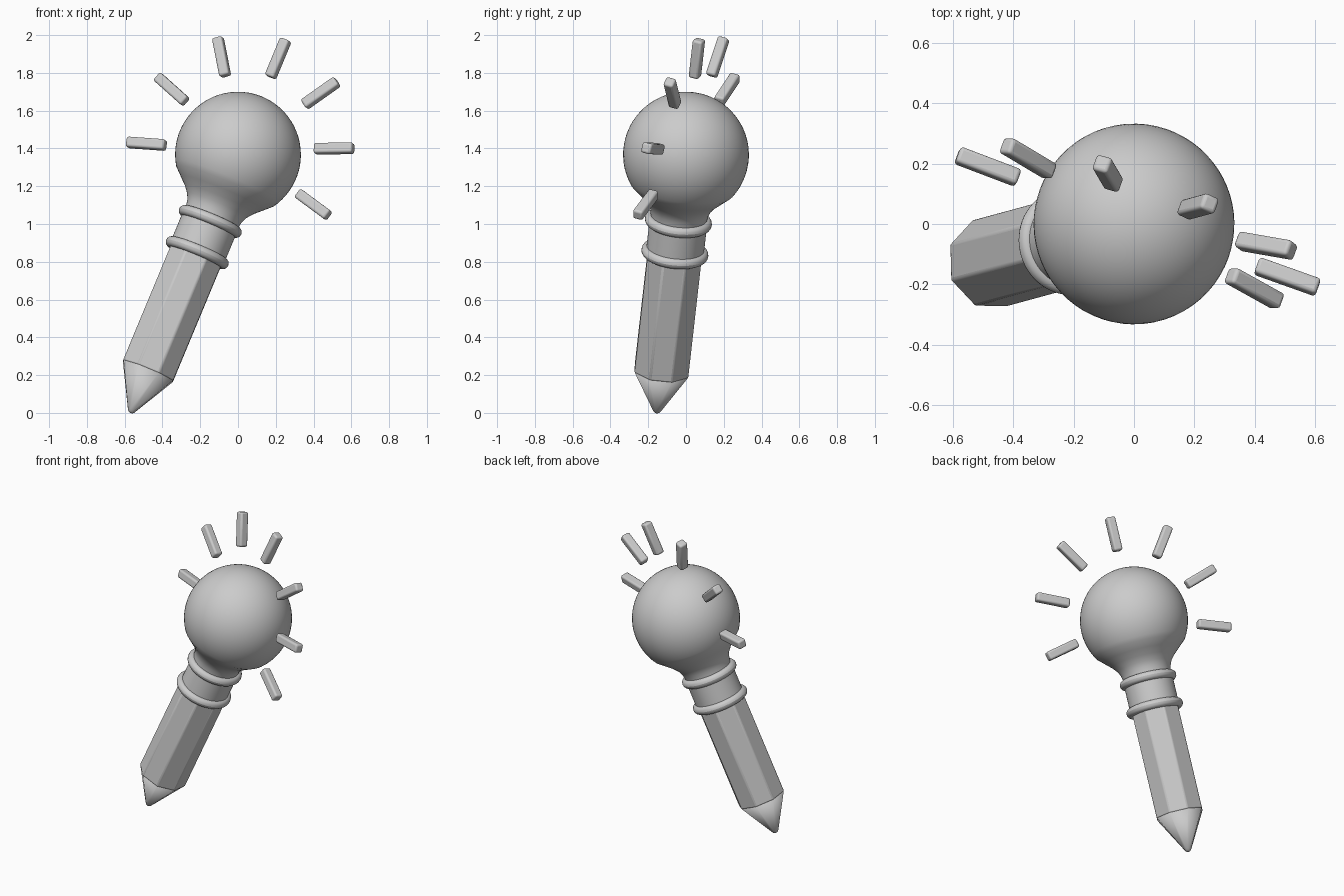
import bpy, bmesh, math
from mathutils import Matrix, Vector

if "Cube" in bpy.data.objects:
    bpy.data.objects.remove(bpy.data.objects["Cube"])

# Local frame: origin at pencil tip, z along the pencil, rays fan out in the local xz plane
axis = Vector((0.382, 0.104, 0.918)).normalized()
side = Vector((0.865, -0.395, -0.315))
side = (side - axis * side.dot(axis)).normalized()
BULB_T, BULB_R = 1.49, 0.333
origin = Vector((0, 0, 1.367)) - axis * BULB_T
FRAME = Matrix((side, axis.cross(side), axis)).transposed().to_4x4()
FRAME.translation = origin


def finish(bm, name, angle=None, bevel=0.0, local=Matrix()):
    bmesh.ops.recalc_face_normals(bm, faces=bm.faces[:])
    me = bpy.data.meshes.new(name)
    bm.to_mesh(me)
    bm.free()
    ob = bpy.data.objects.new(name, me)
    bpy.context.collection.objects.link(ob)
    ob.matrix_world = FRAME @ local
    if bevel:
        mod = ob.modifiers.new("bevel", 'BEVEL')
        mod.width, mod.segments, mod.limit_method = bevel, 3, 'ANGLE'
    bpy.ops.object.select_all(action='DESELECT')
    ob.select_set(True)
    bpy.context.view_layer.objects.active = ob
    if angle is None:
        bpy.ops.object.shade_smooth()
    else:
        bpy.ops.object.shade_smooth_by_angle(angle=math.radians(angle))
    return ob


def lathe(name, profile, segs, **kw):
    """Revolve (radius, height) points about the local z axis; ends are capped."""
    bm = bmesh.new()
    rings = []
    for r, t in profile:
        n = 1 if r == 0 else segs
        rings.append([bm.verts.new((r * math.cos(2 * math.pi * i / segs),
                                    r * math.sin(2 * math.pi * i / segs), t)) for i in range(n)])
    for a, b in zip(rings, rings[1:]):
        for i in range(segs):
            j = (i + 1) % segs
            quad = [a[i % len(a)], a[j % len(a)], b[j % len(b)], b[i % len(b)]]
            bm.faces.new(list(dict.fromkeys(quad)))
    for ring in (rings[0], rings[-1]):
        if len(ring) > 2:
            bm.faces.new(ring)
    return finish(bm, name, **kw)


# Sharpened tip and eight-sided pencil body
lathe("pencil_tip", [(0, 0), (0.011, 0.003), (0.019, 0.010), (0.025, 0.020),
                     (0.153, 0.242), (0, 0.25)], 8)
lathe("pencil_body", [(0.155, 0.24), (0.155, 0.95)], 8, angle=30, bevel=0.008)

# Round collar between the two rings
lathe("collar", [(0.153, 0.90), (0.153, 1.13)], 64, angle=30)

# Bulb: neck flaring into a sphere
bulb = [(0.148, 1.09), (0.15, 1.13), (0.156, 1.165), (0.170, 1.197),
        (0.198, 1.232), (0.237, 1.269)]
start = math.acos(-0.18 / BULB_R)
for i in range(25):
    a = start * (1 - i / 24)
    r = 0 if i == 24 else BULB_R * math.sin(a)
    bulb.append((r, BULB_T + BULB_R * math.cos(a)))
lathe("bulb", bulb, 64, angle=40)

# Ferrule rings
for name, t in (("lower_ring", 0.925), ("upper_ring", 1.105)):
    prof = [(0.151 + 0.027 * math.cos(a), t + 0.028 * math.sin(a))
            for a in (2 * math.pi * k / 16 for k in range(17))]
    lathe(name, prof, 64, angle=60)

# Seven light rays fanned around the bulb
for k in range(-3, 4):
    bm = bmesh.new()
    bmesh.ops.create_cube(bm, size=1, matrix=Matrix.Diagonal((0.056, 0.056, 0.216, 1)))
    place = (Matrix.Translation((0, 0, BULB_T + 0.025))
             @ Matrix.Rotation(math.radians(35 * k), 4, 'Y')
             @ Matrix.Translation((0, 0, 0.53)))
    finish(bm, f"light_ray_{k + 4}", angle=30, bevel=0.012, local=place)
